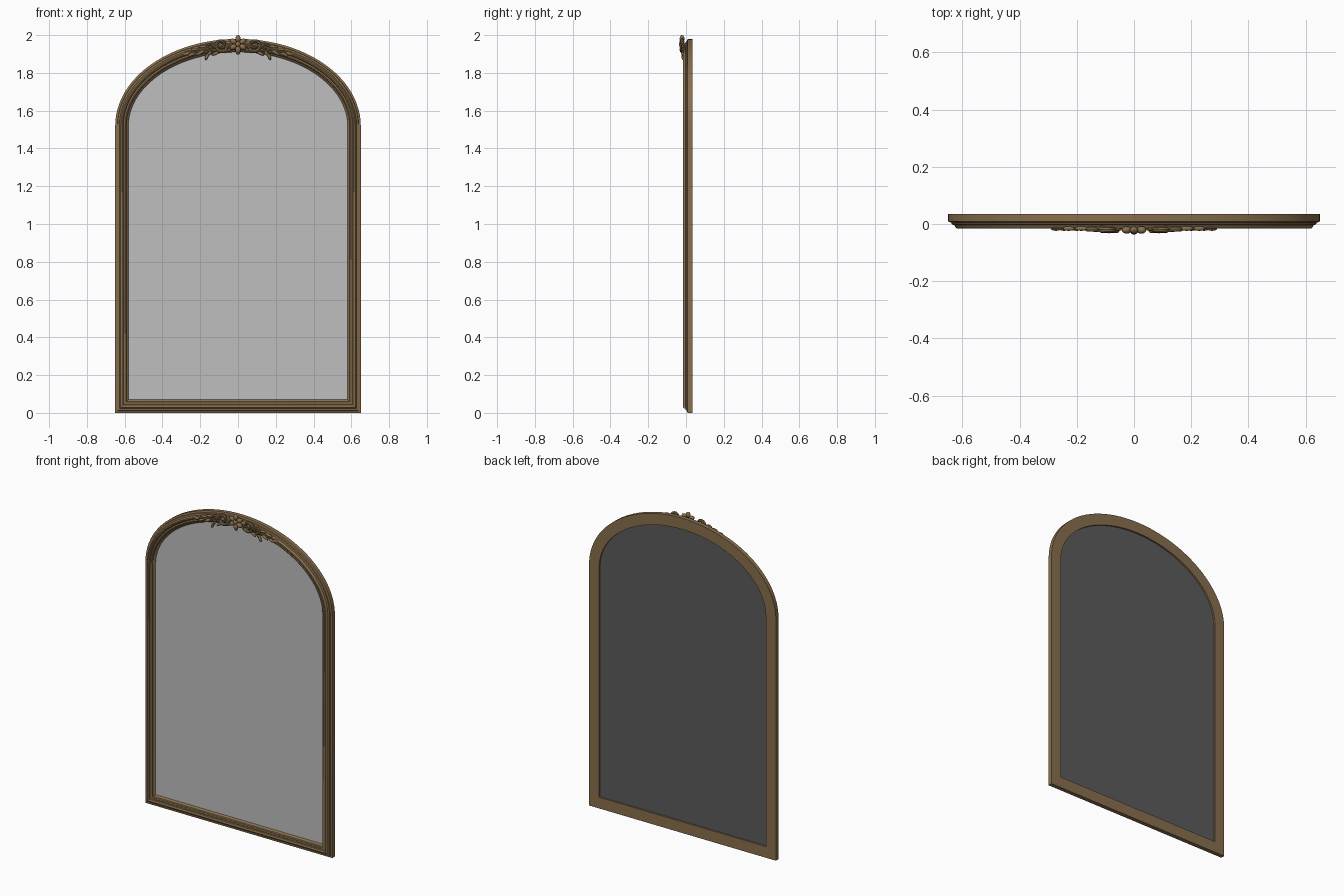
import bpy, bmesh
from math import sin, cos, pi, sqrt, hypot
from mathutils import Matrix, Vector

cube = bpy.data.objects.get("Cube")
if cube:
    bpy.data.objects.remove(cube)

W, SPRING, RISE, STEPS = 0.65, 1.52, 0.46, 48


def material(name, rgb):
    m = bpy.data.materials.new(name)
    m.use_nodes = True
    m.diffuse_color = (*rgb, 1)
    node = next(n for n in m.node_tree.nodes if n.type == 'BSDF_PRINCIPLED')
    node.inputs["Base Color"].default_value = (*rgb, 1)
    return m


GOLD = material("antique gold", (0.25, 0.16, 0.075))
GLASS = material("mirror silver", (0.52, 0.52, 0.52))
BACK = material("dark backing", (0.105, 0.105, 0.105))


def finish(name, bm, mat, angle=0.6):
    bmesh.ops.recalc_face_normals(bm, faces=bm.faces[:])
    me = bpy.data.meshes.new(name)
    bm.to_mesh(me)
    bm.free()
    me.materials.append(mat)
    ob = bpy.data.objects.new(name, me)
    bpy.context.collection.objects.link(ob)
    bpy.ops.object.select_all(action='DESELECT')
    bpy.context.view_layer.objects.active = ob
    ob.select_set(True)
    bpy.ops.object.shade_smooth_by_angle(angle=angle)
    return ob


def outline(d):
    """Arched outline moved inward by d, as (x, z) pairs."""
    pts = [(-W + d, d), (W - d, d)]
    for i in range(STEPS + 1):
        a = pi * i / STEPS
        n = Vector((cos(a) / W, sin(a) / RISE)).normalized()
        pts.append((W * cos(a) - d * n.x, SPRING + RISE * sin(a) - d * n.y))
    return pts


# Frame: stepped moulding swept around the arched outline (inset, y)
profile = [(0, 0.035), (0, 0.009), (0.006, 0.006), (0.011, 0.006), (0.013, 0),
           (0.018, -0.003), (0.022, -0.003), (0.024, -0.010), (0.029, -0.015),
           (0.035, -0.016), (0.041, -0.013), (0.044, -0.007), (0.048, -0.007),
           (0.052, -0.009), (0.057, -0.007), (0.060, 0), (0.064, 0.002),
           (0.070, 0.010), (0.070, 0.035)]
bm = bmesh.new()
rings = [[bm.verts.new((x, y, z)) for x, z in outline(d)] for d, y in profile]
for r, ring in enumerate(rings):
    nxt = rings[(r + 1) % len(rings)]
    for i in range(len(ring)):
        j = (i + 1) % len(ring)
        bm.faces.new((ring[i], ring[j], nxt[j], nxt[i]))
finish("frame", bm, GOLD)


# Mirror glass and backing panel
def panel(name, y0, y1, mat):
    bm = bmesh.new()
    f = bm.faces.new([bm.verts.new((x, y0, z)) for x, z in outline(0.068)])
    out = bmesh.ops.extrude_face_region(bm, geom=[f])
    verts = [v for v in out["geom"] if isinstance(v, bmesh.types.BMVert)]
    bmesh.ops.translate(bm, verts=verts, vec=(0, y1 - y0, 0))
    finish(name, bm, mat)


panel("mirror_glass", 0.010, 0.016, GLASS)
panel("backing_panel", 0.016, 0.025, BACK)


# Carved crest helpers
def blob(bm, x, y, z, rx, ry, rz, turn=0):
    m = (Matrix.Translation((x, y, z)) @ Matrix.Rotation(turn, 4, 'Y')
         @ Matrix.Diagonal((rx, ry, rz, 1)))
    bmesh.ops.create_uvsphere(bm, u_segments=12, v_segments=8, radius=1, matrix=m)


def tube(bm, path, radii, y, depth=1.0):
    """Tapered round bar along (x, z) points."""
    prev, n = None, len(path)
    for i, (x, z) in enumerate(path):
        a, b = path[max(i - 1, 0)], path[min(i + 1, n - 1)]
        tx, tz = b[0] - a[0], b[1] - a[1]
        s = hypot(tx, tz) or 1
        ring = []
        for k in range(8):
            c, h = radii[i] * cos(k * pi / 4), radii[i] * sin(k * pi / 4)
            ring.append(bm.verts.new((x - tz / s * c, y - h * depth, z + tx / s * c)))
        if prev:
            for k in range(8):
                m = (k + 1) % 8
                bm.faces.new((prev[k], prev[m], ring[m], ring[k]))
        else:
            bm.faces.new(ring)
        prev = ring
    bm.faces.new(prev)


def spiral(cx, cz, r0, r1, a0, a1, n=30):
    pts = []
    for i in range(n + 1):
        t = i / n
        r, a = r0 + (r1 - r0) * t, a0 + (a1 - a0) * t
        pts.append((cx + r * cos(a), cz + r * sin(a)))
    return pts


def arch(x, d):
    return SPRING + RISE * sqrt(1 - (x / W) ** 2) - d


# Rosette: petals around a button, with a small leaf below
bm = bmesh.new()
for i in range(6):
    a = pi / 2 + i * pi / 3
    blob(bm, 0.029 * cos(a), -0.021, 1.952 + 0.029 * sin(a), 0.019, 0.013, 0.014, -a)
blob(bm, 0, -0.025, 1.952, 0.014, 0.012, 0.014)
blob(bm, 0, -0.018, 1.912, 0.012, 0.009, 0.016)
finish("rosette", bm, GOLD)

# Scrolls and trailing leaves, once for each side
for side, label in ((1, "left"), (-1, "right")):
    bm = bmesh.new()
    curl = spiral(0.088, 1.947, 0.036, 0.008, -2.6, 6.2)
    tube(bm, curl, [0.010 - 0.004 * i / 30 for i in range(31)], -0.020, 1.2)
    blob(bm, 0.088, -0.022, 1.947, 0.009, 0.011, 0.009)
    small = spiral(0.148, 1.930, 0.024, 0.006, 2.9, -4.2)
    tube(bm, small, [0.008 - 0.003 * i / 30 for i in range(31)], -0.018, 1.2)
    # Stem running along the moulding to a pointed tip
    xs = [0.05 + 0.235 * i / 24 for i in range(25)]
    stem = [(x, arch(x, 0.036 + 0.008 * sin(x * 40))) for x in xs]
    tube(bm, stem, [0.010 - 0.007 * i / 24 for i in range(25)], -0.014)
    # Leaves fanning off the stem
    for x, d, length, turn in ((0.055, 0.060, 0.020, 0.5), (0.118, 0.068, 0.022, 0.5),
                               (0.165, 0.078, 0.020, 1.2), (0.150, 0.062, 0.020, 0.9),
                               (0.185, 0.022, 0.024, 0.1), (0.200, 0.052, 0.024, 0.5),
                               (0.228, 0.026, 0.022, 0.1), (0.245, 0.048, 0.022, 0.45),
                               (0.272, 0.036, 0.020, 0.3)):
        blob(bm, x, -0.016, arch(x, d), length, 0.008, 0.008, turn)
    if side < 0:
        bmesh.ops.scale(bm, vec=(-1, 1, 1), verts=bm.verts[:])
    finish(label + "_scroll_leaves", bm, GOLD)
